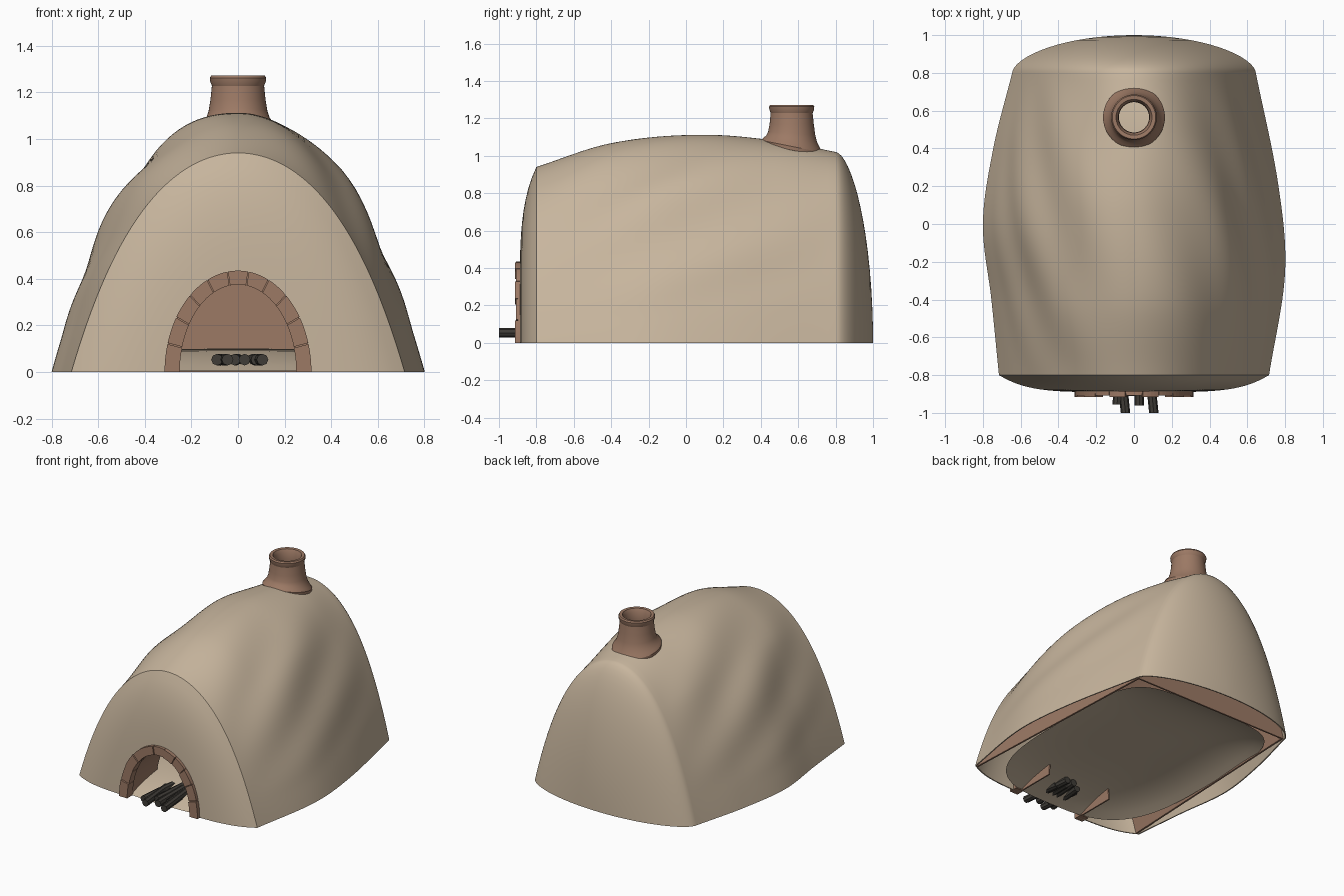
import bpy, bmesh, math
from math import sin, cos, pi

cube = bpy.data.objects.get("Cube")
if cube:
    bpy.data.objects.remove(cube, do_unlink=True)


def material(name, rgb):
    m = bpy.data.materials.new(name)
    m.use_nodes = True
    m.diffuse_color = (*rgb, 1)
    m.node_tree.nodes["Principled BSDF"].inputs["Base Color"].default_value = (*rgb, 1)
    return m


clay = material("tan clay", (0.575, 0.465, 0.34))
brick = material("brown brick", (0.335, 0.193, 0.13))
wood = material("charred wood", (0.05, 0.045, 0.038))


def select(ob):
    bpy.ops.object.select_all(action='DESELECT')
    ob.select_set(True)
    bpy.context.view_layer.objects.active = ob


def smooth(ob):
    select(ob)
    bpy.ops.object.shade_smooth_by_angle(angle=math.radians(28))


def make(name, bm, mat):
    bmesh.ops.recalc_face_normals(bm, faces=bm.faces)
    mesh = bpy.data.meshes.new(name)
    bm.to_mesh(mesh)
    bm.free()
    mesh.materials.append(mat)
    ob = bpy.data.objects.new(name, mesh)
    bpy.context.collection.objects.link(ob)
    return ob


def loft(rings, closed=False, capped=False):
    """Skin a list of equally long point rows with quads."""
    bm = bmesh.new()
    rows = [[bm.verts.new(p) for p in ring] for ring in rings]
    n = len(rows[0])
    for a, b in zip(rows, rows[1:]):
        for i in range(n if closed else n - 1):
            j = (i + 1) % n
            bm.faces.new((a[i], a[j], b[j], b[i]))
    bmesh.ops.remove_doubles(bm, verts=bm.verts, dist=1e-5)
    if capped:
        bmesh.ops.holes_fill(bm, edges=bm.edges)
    return bm


def apply(ob, kind, **settings):
    mod = ob.modifiers.new(kind.lower(), kind)
    for key, value in settings.items():
        setattr(mod, key, value)
    select(ob)
    bpy.ops.object.modifier_apply(modifier=mod.name)


def thicken(ob, amount):
    apply(ob, 'SOLIDIFY', thickness=amount, offset=-1, use_even_offset=True)
    for v in ob.data.vertices:
        v.co.z = max(0, v.co.z)


def cut(ob, rings):
    cutter = make("cutter", loft(rings, closed=True, capped=True), ob.data.materials[0])
    cutter.hide_render = True
    apply(ob, 'BOOLEAN', object=cutter, operation='DIFFERENCE', solver='EXACT')
    bpy.data.objects.remove(cutter, do_unlink=True)


def curve_at(keys, y):
    """Smooth interpolation through (y, value) keys."""
    for k in range(len(keys) - 1):
        (y0, v0), (y1, v1) = keys[k], keys[k + 1]
        if y <= y1 + 1e-6:
            a, b = keys[max(k - 1, 0)], keys[min(k + 2, len(keys) - 1)]
            m0 = (v1 - a[1]) / (y1 - a[0]) * (y1 - y0)
            m1 = (b[1] - v0) / (b[0] - y0) * (y1 - y0)
            t = (y - y0) / (y1 - y0)
            return ((2*t**3 - 3*t*t + 1) * v0 + (t**3 - 2*t*t + t) * m0
                    + (3*t*t - 2*t**3) * v1 + (t**3 - t*t) * m1)
    return keys[-1][1]


# Outer shell: catenary sections of varying size, with a soft twisted ripple
left = [(-.8, .715), (-.25, .80), (.2, .765), (.8, .645)]
right = [(-.8, .715), (-.4, .755), (0, .80), (.4, .745), (.8, .645)]
height = [(-.8, .94), (-.4, 1.067), (.08, 1.112), (.5, 1.078), (.8, 1.02)]
SEG = 80


def section(y):
    h = curve_at(height, y)
    pts = []
    for i in range(SEG + 1):
        s = cos(pi * i / SEG)
        s = s * (0.7 + 0.3 * abs(s))
        w = curve_at(left if s >= 0 else right, y)
        u = 2.0
        z = h * (1 - (math.cosh(u * s) - 1) / (math.cosh(u) - 1))
        x = w * s
        ang = math.atan2(z, x)
        fade = min(1, max(z - .15, 0) * 1.6) * min(1, abs(cos(ang)) * 2.2)
        swell = .018 * fade * max(0, 1 - (y / .8) ** 2)
        k = 1 + swell * (.5 + cos(10.4 * (ang - 1.08 - .6 * y))) / max(.5, math.hypot(x, z))
        pts.append((x * k, y, max(0, z * k)))
    return pts


def cap(base, ts, y_of):
    return [[(x * t, y_of(t), z * t) for x, _, z in base] for t in ts]


STEPS = 16
front, back = section(-.8), section(.8)
front_ts = [i / STEPS for i in range(STEPS)]
back_ts = [sin(pi / 2 * (STEPS - 1 - i) / STEPS) for i in range(STEPS)]
rings = cap(front, front_ts, lambda t: -.8 - .09 * (1 - t ** 5))
rings += [section(-.8 + 1.6 * i / 40) for i in range(41)]
rings += cap(back, back_ts, lambda t: .8 + .2 * (1 - t * t) ** .58)
shell = make("kiln_shell", loft(rings), clay)
thicken(shell, .008)

# Straight brick vault inside the shell, closed by a back wall
ends = [[(x * .98, y, z * .98) for x, y, z in ring] for ring in (front, back)]
rings = ends + cap(ends[1], (.75, .5, .25, 0), lambda t: .8)
vault = make("brick_vault", loft(rings), brick)
thicken(vault, .012)

# Door and flue openings
DOOR_W, DOOR_H, FLUE_Y = .255, .38, .565


def half_arch(w, h):
    return [(w * cos(pi * i / 32), h * sin(pi * i / 32)) for i in range(33)]


arch = half_arch(DOOR_W + .006, DOOR_H + .006)
arch += [(-arch[0][0], -.1), (arch[0][0], -.1)]
cut(shell, [[(x, y, z) for x, z in arch] for y in (-1.1, -.7)])
flue = [(.1 * cos(pi * i / 16), FLUE_Y + .1 * sin(pi * i / 16)) for i in range(32)]
for ob in (shell, vault):
    cut(ob, [[(x, y, z) for x, y in flue] for z in (.8, 1.3)])
    smooth(ob)


# Bands that follow the door arch: the tunnel behind it and the joint mortar
def arch_band(name, inner, outer, y0, y1):
    outline = half_arch(*inner) + half_arch(*outer)[::-1]
    rings = [[(x, y, z) for x, z in outline] for y in (y0, y1)]
    smooth(make(name, loft(rings, closed=True, capped=True), brick))


arch_band("door_tunnel", (DOOR_W, DOOR_H), (DOOR_W + .01, DOOR_H + .01), -.88, -.57)
arch_band("arch_mortar", (.252, .377), (.312, .432), -.898, -.86)


# Floor: a shallow dome, squarer at the back than at the front
def rounded(a, power):
    c, s = cos(a), sin(a)
    return (math.copysign(abs(c) ** power, c), math.copysign(abs(s) ** power, s))


rings = []
for r in [i / 14 for i in range(15)]:
    ring = []
    for i in range(64):
        a = 2 * pi * i / 64
        ry, power = (.785, .4) if a < pi else (.875, .62)
        c, s = rounded(a, power)
        ring.append((.65 * r * c, ry * r * s, .005 + .095 * (1 - r ** 4)))
    rings.append(ring)
smooth(make("kiln_floor", loft(rings, closed=True), clay))

# Arch bricks around the door
BRICKS = 11
GAP = .006
bm = bmesh.new()
for b in range(BRICKS):
    a0 = pi * b / BRICKS + (GAP if b else 0)
    a1 = pi * (b + 1) / BRICKS - (GAP if b < BRICKS - 1 else 0)
    angles = [a0 + (a1 - a0) * i / 4 for i in range(5)]
    outline = [(.315 * cos(a), .435 * sin(a)) for a in angles]
    outline += [(.25 * cos(a), .375 * sin(a)) for a in reversed(angles)]
    depth = -.915 + (.006 if b % 2 else 0)
    near, far = [[bm.verts.new((x, y, z)) for x, z in outline] for y in (depth, -.85)]
    n = len(outline)
    bm.faces.new(near)
    bm.faces.new(far)
    for i in range(n):
        bm.faces.new((near[i], near[(i + 1) % n], far[(i + 1) % n], far[i]))
make("door_arch_bricks", bm, brick)

# Chimney: lathed profile whose foot leans with the roof
profile = [(.08, .9), (.08, 1.2), (.083, 1.245), (.095, 1.27), (.115, 1.272),
           (.121, 1.262), (.119, 1.245), (.112, 1.228), (.118, 1.17),
           (.126, 1.12), (.136, 1.09), (.152, 1.068), (.164, 1.05),
           (.163, 1.03), (.12, .99)]
rings = []
for r, z in profile:
    lean = .2 * min(1, max(0, (1.15 - z) / .09))
    rings.append([(r * cos(pi * i / 24), FLUE_Y + r * sin(pi * i / 24),
                   z - lean * r * sin(pi * i / 24)) for i in range(48)])
smooth(make("chimney", loft(rings, closed=True), brick))

# Firewood: (x, front end y, sideways drift)
logs = [(-.09, -.955, .03), (-.045, -1.0, -.03), (-.015, -.91, .02),
        (.028, -.96, .0), (.08, -.91, -.02), (.105, -1.0, -.03)]
for k, (x, y, drift) in enumerate(logs):
    rows = [[(x + drift * t + .025 * cos(pi * i / 4), y + .29 * t,
              .053 + .025 * sin(pi * i / 4)) for i in range(8)] for t in (0, 1)]
    make("log_%d" % (k + 1), loft(rows, closed=True, capped=True), wood)
